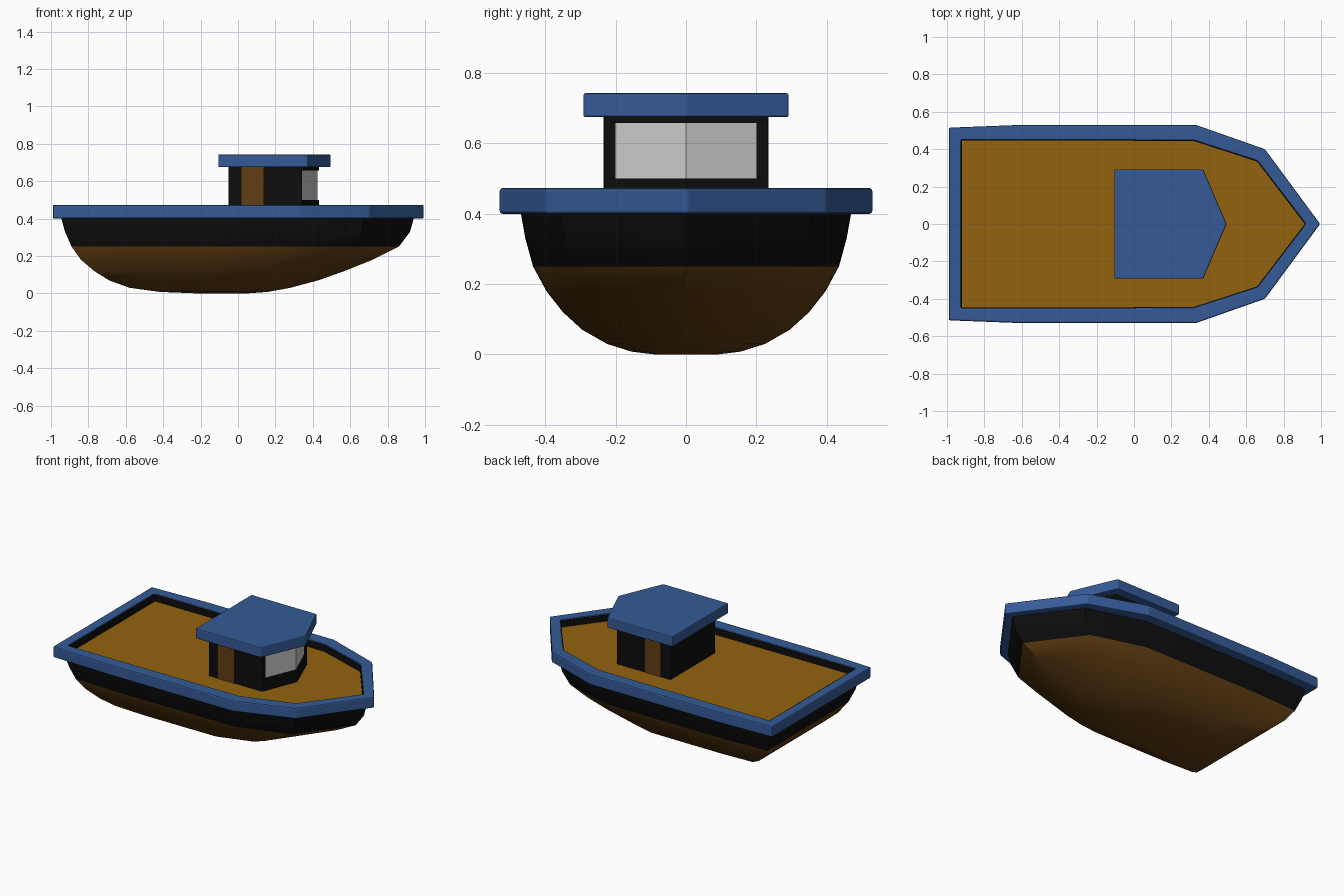
import bpy, bmesh, math

if "Cube" in bpy.data.objects:
    bpy.data.objects.remove(bpy.data.objects["Cube"])


def mat(name, r, g, b):
    m = bpy.data.materials.new(name)
    m.diffuse_color = (r, g, b, 1)
    m.use_nodes = True
    m.node_tree.nodes["Principled BSDF"].inputs["Base Color"].default_value = m.diffuse_color
    return m


BLUE = mat("blue_paint", 0.035, 0.105, 0.31)
BLACK = mat("black_paint", 0.004, 0.004, 0.004)
BROWN = mat("brown_paint", 0.12, 0.048, 0.006)
DECK = mat("deck_wood", 0.29, 0.125, 0.004)


def outline(half):
    """Mirror a stern-to-bow half outline (x, half width) into a closed loop."""
    return [(x, -y) for x, y in half] + [(x, y) for x, y in reversed(half) if y > 0]


def loft(name, loops, mats=(), cap=True, closed=False, bevel=0, smooth=None):
    """Join equal-length loops of 3D points with quads."""
    bm = bmesh.new()
    rings = [[bm.verts.new(p) for p in loop] for loop in loops]
    n = len(rings[0])
    pairs = list(zip(rings, rings[1:])) + ([(rings[-1], rings[0])] if closed else [])
    for a, b in pairs:
        for i in range(n):
            j = (i + 1) % n
            bm.faces.new((a[i], a[j], b[j], b[i]))
    if cap:
        bm.faces.new(rings[0][::-1])
        bm.faces.new(rings[-1])
    bmesh.ops.recalc_face_normals(bm, faces=bm.faces)
    me = bpy.data.meshes.new(name)
    bm.to_mesh(me)
    bm.free()
    ob = bpy.data.objects.new(name, me)
    bpy.context.collection.objects.link(ob)
    for m in mats:
        me.materials.append(m)
    if bevel:
        mod = ob.modifiers.new("soft_edges", 'BEVEL')
        mod.width, mod.segments = bevel, 2
        mod.limit_method = 'ANGLE'
    if smooth:
        bpy.ops.object.select_all(action='DESELECT')
        ob.select_set(True)
        bpy.context.view_layer.objects.active = ob
        bpy.ops.object.shade_smooth_by_angle(angle=math.radians(smooth))
    return ob


def at(loop, z):
    return [(x, y, z) for x, y in loop]


def prism(name, half, z0, z1, m=None, bevel=0):
    lp = outline(half)
    return loft(name, [at(lp, z0), at(lp, z1)], [m] if m else [], bevel=bevel)


def ring(name, outer, inner, z0, z1, m, bevel=0):
    o, i = outline(outer), outline(inner)
    return loft(name, [at(o, z0), at(o, z1), at(i, z1), at(i, z0)], [m],
                cap=False, closed=True, bevel=bevel)


# Hull: one boat outline scaled through levels (z, stern x, bow x, half width)
shape = [(0, 0.97), (0.18, 1), (0.42, 1), (0.66, 0.995), (0.86, 0.76), (1, 0)]
levels = [(0, -.22, .05, .09), (.008, -.42, .16, .155), (.03, -.58, .28, .225),
          (.07, -.69, .43, .295), (.12, -.77, .57, .35), (.18, -.84, .72, .397),
          (.25, -.89, .86, .435), (.33, -.925, .92, .457), (.42, -.95, .945, .473)]
hull = loft("hull", [at(outline([(s + (b - s) * t, w * k) for t, k in shape]), z)
                     for z, s, b, w in levels], [BROWN, BLACK], smooth=35)
for f in hull.data.polygons:
    if f.center.z > 0.25:
        f.material_index = 1

# Rim, dark inner lining and deck
outer = [(-.99, .515), (-.6, .53), (.33, .53), (.70, .40), (.995, 0)]
inner = [(-.925, .45), (-.55, .45), (.32, .447), (.66, .337), (.918, 0)]
lining = [(-.922 + .003, .447), (-.55, .447), (.319, .444), (.658, .334), (.913, 0)]
ring("rim", outer, inner, .40, .473, BLUE, bevel=.008)
ring("rim_lining", inner, lining, .405, .466, BLACK)
prism("deck", inner, .41, .422, DECK)

# Cabin body with a pointed front: sill, header and recessed window
prism("cabin_body", [(-.05, .233), (.342, .233), (.350, .215)][:2], .42, .68, BLACK)
nose = [(.34, .233), (.432, 0)]
prism("window_sill", nose, .42, .50, BLACK)
prism("window_header", nose, .658, .68, BLACK)
prism("front_window", [(.335, .217), (.424, 0)], .495, .662)

# Doors on both sides
for side, name in ((-1, "left_door"), (1, "right_door")):
    lp = [(.02, side * .22), (.135, side * .22), (.135, side * .235), (.02, side * .235)]
    loft(name, [at(lp, .422), at(lp, .675)], [BROWN])

# Roof
prism("roof", [(-.105, .292), (.37, .292), (.495, 0)], .675, .743, BLUE, bevel=.006)
